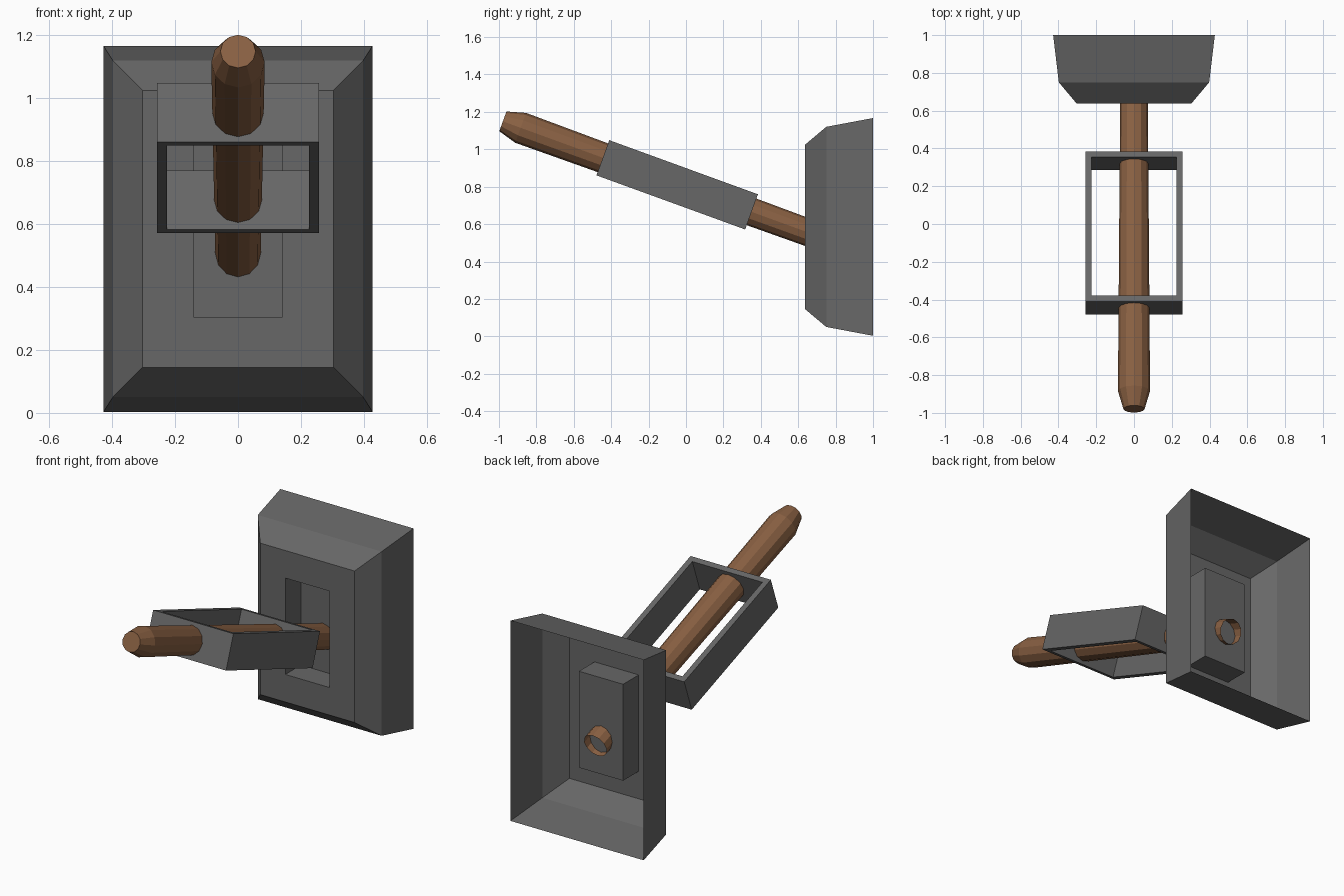
import bpy, bmesh, math
from mathutils import Vector

cube = bpy.data.objects.get("Cube")
if cube:
    bpy.data.objects.remove(cube, do_unlink=True)


def make_material(name, rgb):
    mat = bpy.data.materials.new(name)
    mat.use_nodes = True
    mat.diffuse_color = (*rgb, 1)
    bsdf = mat.node_tree.nodes["Principled BSDF"]
    bsdf.inputs["Base Color"].default_value = (*rgb, 1)
    bsdf.inputs["Roughness"].default_value = 0.8
    return mat


def loft(name, rings, mat, cap=False, closed=False):
    """Skin consecutive rings of points; optionally cap the last or join it to the first."""
    bm = bmesh.new()
    loops = [[bm.verts.new(p) for p in ring] for ring in rings]
    pairs = list(zip(loops, loops[1:]))
    if closed:
        pairs.append((loops[-1], loops[0]))
    for a, b in pairs:
        for i in range(len(a)):
            j = (i + 1) % len(a)
            bm.faces.new((a[i], a[j], b[j], b[i]))
    if cap:
        bm.faces.new(loops[-1])
    if closed:
        bmesh.ops.recalc_face_normals(bm, faces=bm.faces)
    mesh = bpy.data.meshes.new(name)
    bm.to_mesh(mesh)
    bm.free()
    mesh.materials.append(mat)
    obj = bpy.data.objects.new(name, mesh)
    bpy.context.collection.objects.link(obj)
    return obj


def plate_ring(y, half_x, half_z, mid_z=0.585):
    return [Vector((sx * half_x, y, mid_z + sz * half_z))
            for sx, sz in ((-1, -1), (1, -1), (1, 1), (-1, 1))]


def frame_ring(half_x, half_y, z):
    return [Vector((sx * half_x, sy * half_y, z))
            for sx, sy in ((-1, -1), (1, -1), (1, 1), (-1, 1))]


def round_ring(y, radius, sides=12):
    angles = [math.tau * i / sides for i in range(sides)]
    return [Vector((radius * math.sin(a), y, -radius * math.cos(a))) for a in angles]


grey = make_material("dark grey metal", (0.135, 0.135, 0.135))
brown = make_material("brown wood", (0.25, 0.117, 0.055))

# Wall plate: bevelled shell, open at the back, with a sunken slot in front
loft("wall_plate", [
    plate_ring(1.0, 0.428, 0.582),
    plate_ring(0.75, 0.398, 0.535),
    plate_ring(0.637, 0.303, 0.44),
    plate_ring(0.637, 0.142, 0.28),
    plate_ring(0.78, 0.142, 0.28),
], grey, cap=True)

# Lever: tapered rod with a narrowed tip, open at the rear
lever = loft("lever_rod", [
    round_ring(0.935, 0.072),
    round_ring(-0.891, 0.085),
    round_ring(-0.992, 0.056),
], brown, cap=True)

# Rectangular frame around the lever
frame = loft("lever_frame", [
    frame_ring(0.258, 0.423, 0.1),
    frame_ring(0.225, 0.39, 0.1),
    frame_ring(0.225, 0.39, -0.1),
    frame_ring(0.258, 0.423, -0.1),
], grey, closed=True)

# Tilt the lever and its frame together
for part in (lever, frame):
    part.location = (0, -0.047, 0.81)
    part.rotation_euler.x = math.radians(-20)
